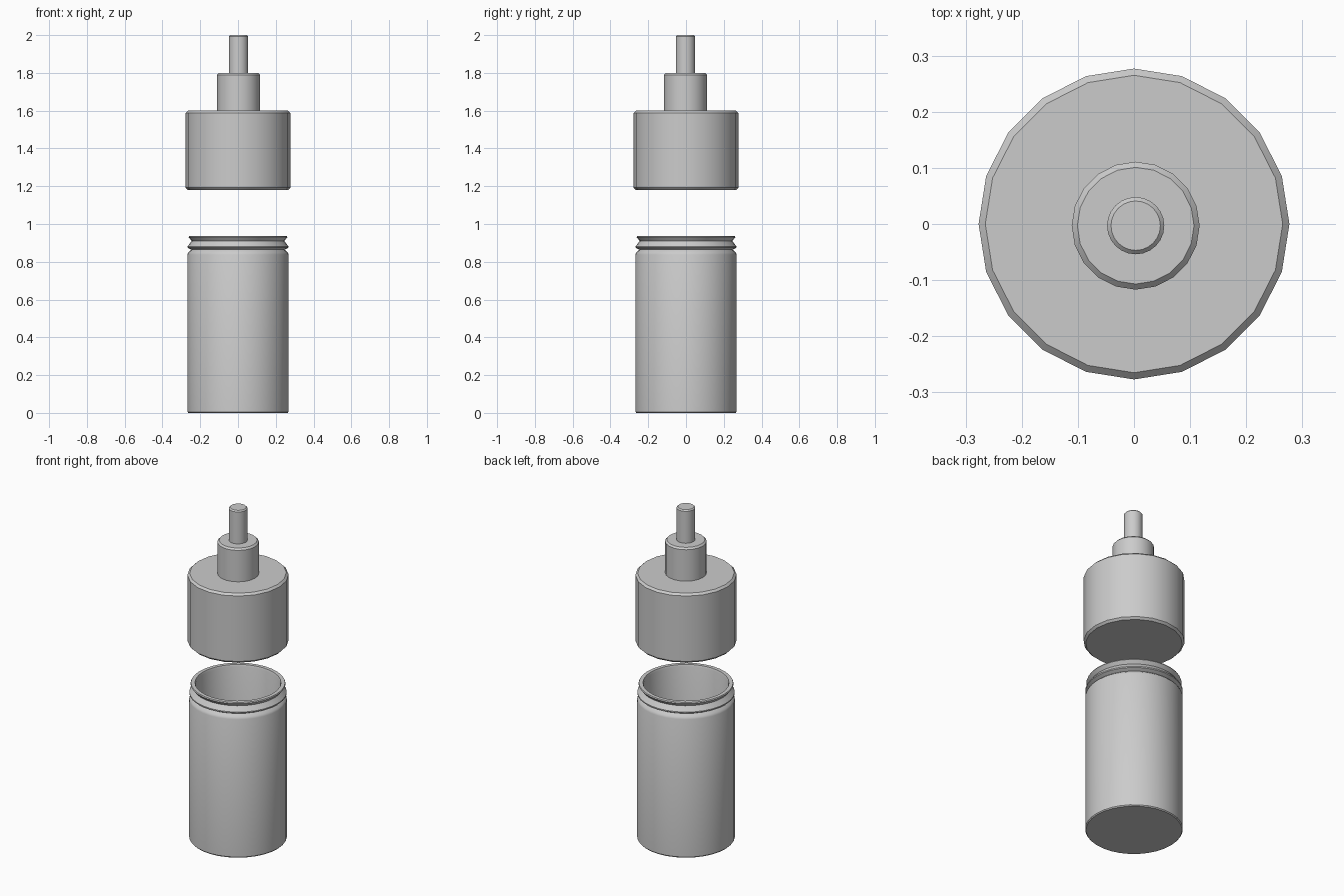
import bpy, bmesh, math

if "Cube" in bpy.data.objects:
    bpy.data.objects.remove(bpy.data.objects["Cube"])


def lathe(name, profile, sides, centre=(0, 0)):
    """Spin an (r, z) profile around a vertical axis; r = 0 ends close the form."""
    bm = bmesh.new()
    rings = []
    for r, z in profile:
        if r == 0:
            rings.append([bm.verts.new((0, 0, z))])
        else:
            rings.append([bm.verts.new((r * math.cos(2 * math.pi * i / sides),
                                        r * math.sin(2 * math.pi * i / sides), z))
                          for i in range(sides)])
    for a, b in zip(rings, rings[1:]):
        for i in range(sides):
            j = (i + 1) % sides
            if len(a) == 1:
                bm.faces.new((a[0], b[j], b[i]))
            elif len(b) == 1:
                bm.faces.new((a[i], a[j], b[0]))
            else:
                bm.faces.new((a[i], a[j], b[j], b[i]))
    bmesh.ops.recalc_face_normals(bm, faces=bm.faces[:])
    mesh = bpy.data.meshes.new(name)
    bm.to_mesh(mesh)
    bm.free()
    obj = bpy.data.objects.new(name, mesh)
    obj.location = (*centre, 0)
    bpy.context.collection.objects.link(obj)
    bpy.ops.object.select_all(action='DESELECT')
    obj.select_set(True)
    bpy.context.view_layer.objects.active = obj
    bpy.ops.object.shade_smooth_by_angle(angle=math.radians(30))
    return obj


def bevelled_cylinder(name, r, z0, z1, bevel, sides, centre=(0, 0)):
    return lathe(name, [(0, z0), (r - bevel, z0), (r, z0 + bevel),
                        (r, z1 - bevel), (r - bevel, z1), (0, z1)], sides, centre)


# Open bottle with two flared thread ridges and a hollow inside
lathe("bottle_body", [
    (0, 0), (0.263, 0), (0.268, 0.006), (0.268, 0.838), (0.263, 0.85),
    (0.247, 0.864), (0.267, 0.875), (0.267, 0.882), (0.245, 0.91),
    (0.261, 0.93), (0.258, 0.936), (0.236, 0.936), (0.232, 0.925),
    (0.232, 0.03), (0, 0.03)], 32)

# Lifted cap, stepped nozzle collar and tip
bevelled_cylinder("cap", 0.277, 1.18, 1.60, 0.012, 20)
bevelled_cylinder("nozzle_collar", 0.114, 1.58, 1.80, 0.01, 20, (0.003, -0.003))
bevelled_cylinder("nozzle_tip", 0.051, 1.78, 2.00, 0.007, 24, (0.003, -0.003))
